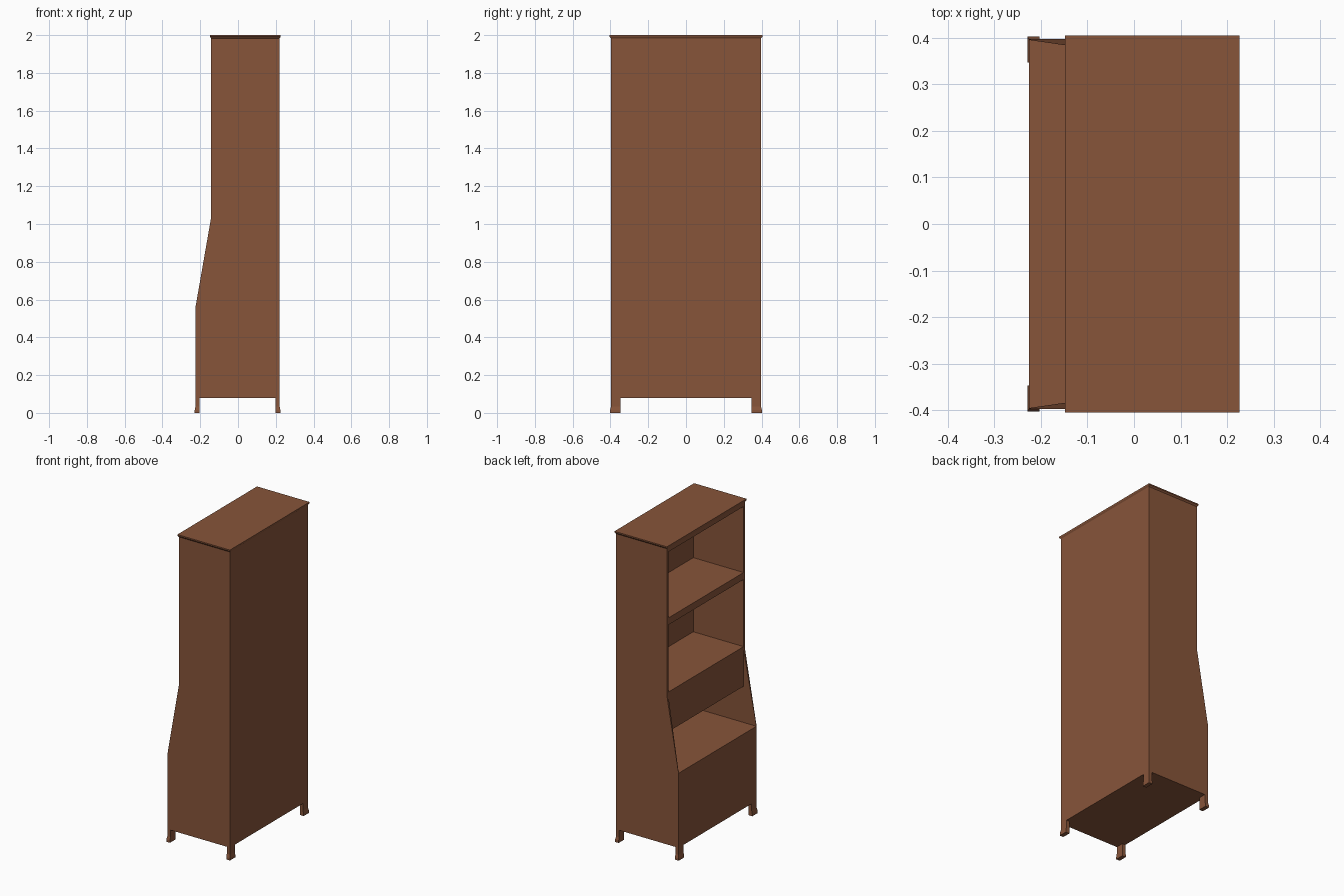
import bpy, bmesh

if "Cube" in bpy.data.objects:
    bpy.data.objects.remove(bpy.data.objects["Cube"])

# Single wood colour
wood = bpy.data.materials.new("brown wood")
wood.diffuse_color = (0.245, 0.09, 0.042, 1)
wood.use_nodes = True
wood.node_tree.nodes["Principled BSDF"].inputs["Base Color"].default_value = wood.diffuse_color

XF, XU, XB = -0.225, -0.143, 0.22     # lower front, upper front, back
YO, YI = 0.397, 0.383                 # outer and inner side planes


def mesh_object(name, verts, faces):
    me = bpy.data.meshes.new(name)
    bm = bmesh.new()
    vs = [bm.verts.new(v) for v in verts]
    for f in faces:
        bm.faces.new([vs[i] for i in f])
    bmesh.ops.recalc_face_normals(bm, faces=bm.faces)
    bm.to_mesh(me)
    bm.free()
    me.materials.append(wood)
    ob = bpy.data.objects.new(name, me)
    bpy.context.collection.objects.link(ob)
    return ob


def loft(name, rings):
    """Stack of rectangles (x0, x1, y0, y1, z), capped at both ends."""
    verts, faces = [], []
    for x0, x1, y0, y1, z in rings:
        verts += [(x0, y0, z), (x1, y0, z), (x1, y1, z), (x0, y1, z)]
    for r in range(len(rings) - 1):
        for i in range(4):
            j = (i + 1) % 4
            faces.append((r*4 + i, r*4 + j, r*4 + 4 + j, r*4 + 4 + i))
    n = len(verts)
    faces += [(0, 1, 2, 3), (n-4, n-3, n-2, n-1)]
    return mesh_object(name, verts, faces)


def box(name, x0, x1, y0, y1, z0, z1):
    return loft(name, [(x0, x1, y0, y1, z0), (x0, x1, y0, y1, z1)])


# Closed lower cabinet, its top is the desk surface
box("lower_cabinet", XF, XB, -YO, YO, 0.08, 0.56)

# Side panels: sloped at the front, thinning towards the desk surface
for s, side in ((1, "left"), (-1, "right")):
    a, b = sorted((s * YO, s * (YO - 0.002)))
    c, d = sorted((s * YO, s * YI))
    loft(side + "_side_panel", [(XF, XB, a, b, 0.56),
                                (XU, XB, c, d, 1.03),
                                (XU, XB, c, d, 1.985)])

# Thin back panel
box("back_panel", XB - 0.004, XB, -YO, YO, 0.56, 1.985)

# Shelf, drawer box and top rail board
box("upper_shelf", XU + 0.001, XB - 0.003, -YI, YI, 1.487, 1.532)
box("drawer_box", XU + 0.001, XB - 0.003, -YI - 0.001, YI + 0.001, 0.80, 1.055)
box("top_board", XU + 0.001, XB - 0.003, -YI, YI, 1.957, 1.985)

# Overhanging top with tapered underside
loft("top_cap", [(XU, XB, -YO, YO, 1.983),
                 (-0.148, 0.226, -0.405, 0.405, 1.992),
                 (-0.148, 0.226, -0.405, 0.405, 2.0)])

# Legs with feet flaring outwards
for sx, nx in ((-1, "front"), (1, "back")):
    for sy, ny in ((1, "left"), (-1, "right")):
        rings = []
        for z, fx, fy in ((0, 0.004, 0.005), (0.015, 0.004, 0.005),
                          (0.035, 0, 0), (0.08, 0, 0)):
            ex = XF if sx < 0 else XB
            x0, x1 = sorted((ex + sx * fx, ex - sx * 0.022))
            y0, y1 = sorted((sy * (YO + fy), sy * 0.347))
            rings.append((x0, x1, y0, y1, z))
        loft(nx + "_" + ny + "_leg", rings)
